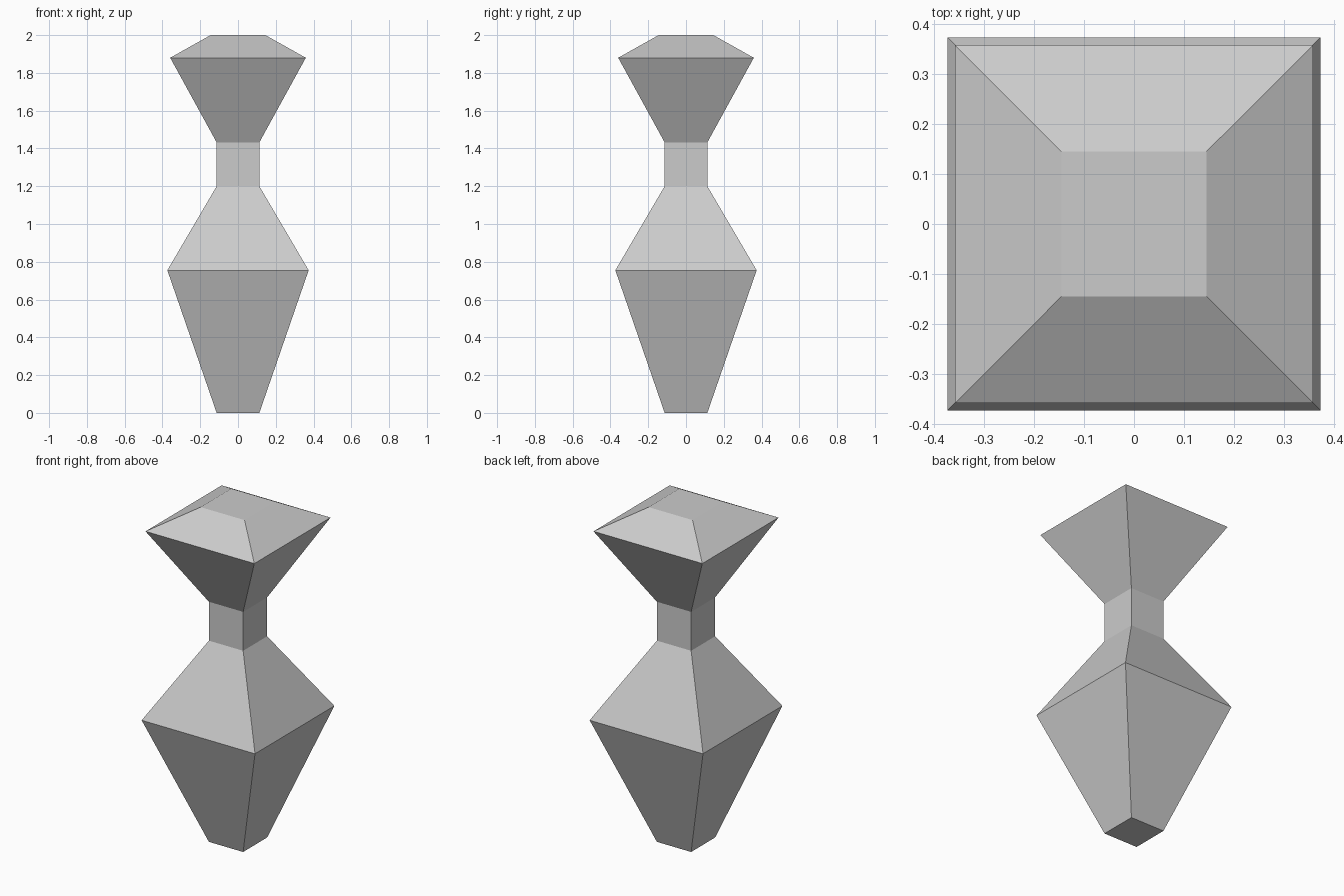
import bpy, bmesh

if "Cube" in bpy.data.objects:
    bpy.data.objects.remove(bpy.data.objects["Cube"])

# (height, half-width) of each square section, bottom to top
PROFILE = [(0, 0.113), (0.755, 0.374), (1.2, 0.113),
           (1.432, 0.113), (1.88, 0.359), (2.0, 0.145)]
CORNERS = [(-1, -1), (1, -1), (1, 1), (-1, 1)]


def square_loft(name, profile):
    bm = bmesh.new()
    rings = [[bm.verts.new((x * r, y * r, z)) for x, y in CORNERS]
             for z, r in profile]
    # side walls
    for low, high in zip(rings, rings[1:]):
        for i in range(4):
            j = (i + 1) % 4
            bm.faces.new((low[i], low[j], high[j], high[i]))
    # end caps
    bm.faces.new(rings[0][::-1])
    bm.faces.new(rings[-1])
    mesh = bpy.data.meshes.new(name)
    bm.to_mesh(mesh)
    bm.free()
    obj = bpy.data.objects.new(name, mesh)
    bpy.context.collection.objects.link(obj)
    return obj


# faceted square baluster: foot, belly, neck and capped head
square_loft("baluster", PROFILE)
